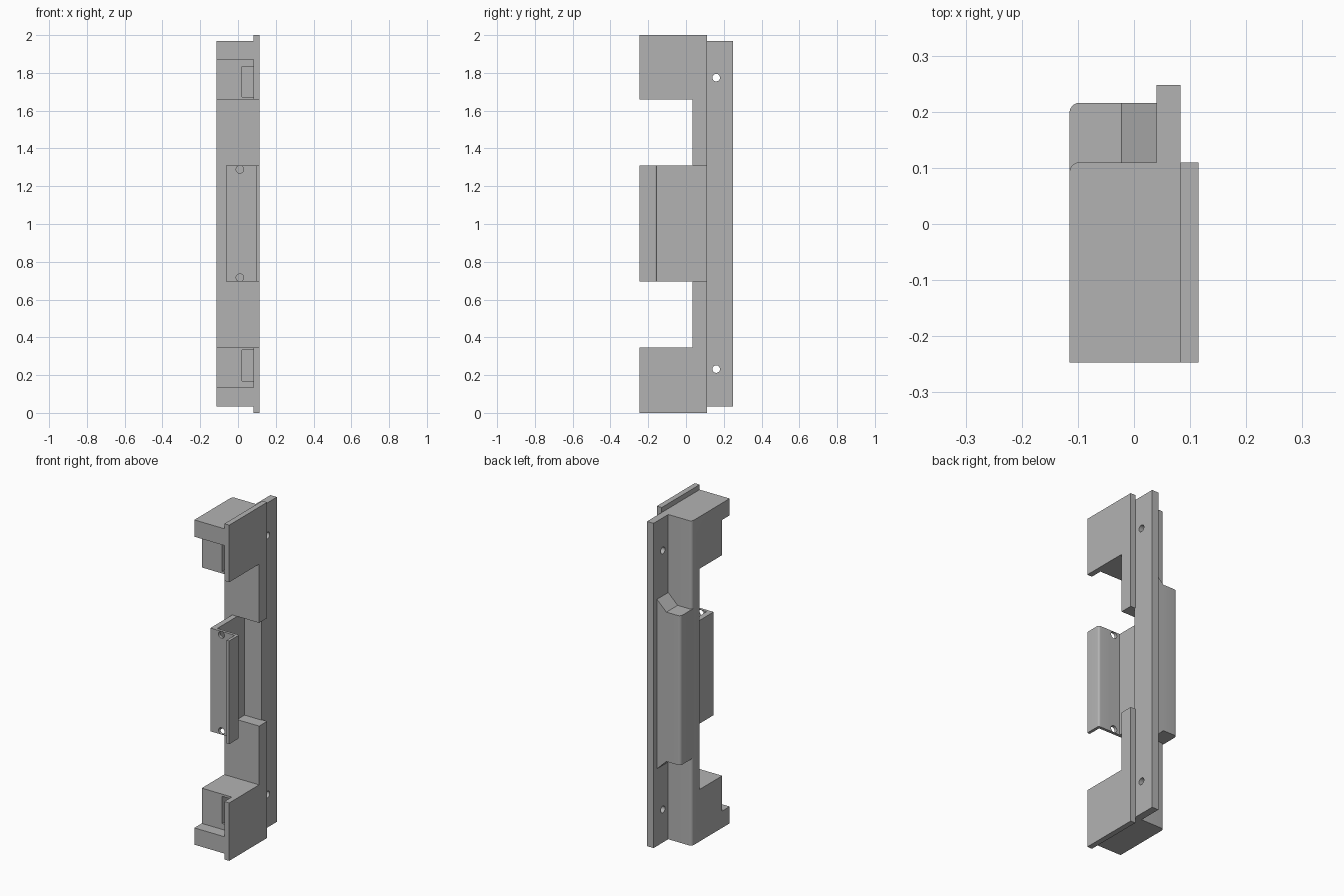
import bpy, bmesh
from mathutils import Vector, Matrix

if "Cube" in bpy.data.objects:
    bpy.data.objects.remove(bpy.data.objects["Cube"], do_unlink=True)

grey = bpy.data.materials.new("plain grey")
grey.use_nodes = True
grey.diffuse_color = (0.45, 0.45, 0.45, 1)
grey.node_tree.nodes["Principled BSDF"].inputs["Base Color"].default_value = (0.45, 0.45, 0.45, 1)


def extrude(name, points, axis, low, high, round_at=None, radius=0.018):
    """Extrude a flat profile along an axis; optionally round the upright edge at (x, y)."""
    place = {"x": lambda a, b: Vector((low, a, b)),
             "y": lambda a, b: Vector((a, low, b)),
             "z": lambda a, b: Vector((a, b, low))}[axis]
    shift = {"x": Vector((1, 0, 0)), "y": Vector((0, 1, 0)), "z": Vector((0, 0, 1))}[axis]
    bm = bmesh.new()
    face = bm.faces.new([bm.verts.new(place(*p)) for p in points])
    out = bmesh.ops.extrude_face_region(bm, geom=[face])
    moved = [v for v in out["geom"] if isinstance(v, bmesh.types.BMVert)]
    bmesh.ops.translate(bm, verts=moved, vec=shift * (high - low))
    bmesh.ops.recalc_face_normals(bm, faces=bm.faces)
    if round_at:
        edges = [e for e in bm.edges if all(
            abs(v.co.x - round_at[0]) + abs(v.co.y - round_at[1]) < 1e-4 for v in e.verts)]
        bmesh.ops.bevel(bm, geom=edges, offset=radius, segments=6, profile=0.5, affect="EDGES")
    return make(name, bm)


def make(name, bm):
    mesh = bpy.data.meshes.new(name)
    bm.to_mesh(mesh)
    bm.free()
    mesh.materials.append(grey)
    obj = bpy.data.objects.new(name, mesh)
    bpy.context.collection.objects.link(obj)
    return obj


def box(name, x, y, z):
    return extrude(name, [(x[0], y[0]), (x[1], y[0]), (x[1], y[1]), (x[0], y[1])], "z", *z)


def drill(name, centre, axis, radius=0.02, depth=0.12):
    bm = bmesh.new()
    turn = Matrix.Rotation(1.5707963, 4, "Y" if axis == "x" else "X")
    bmesh.ops.create_cone(bm, cap_ends=True, segments=24, radius1=radius, radius2=radius,
                          depth=depth, matrix=Matrix.Translation(centre) @ turn)
    return make(name, bm)


def cut(obj, cutters):
    for cutter in cutters:
        cutter.hide_render = True
        mod = obj.modifiers.new("cut", "BOOLEAN")
        mod.operation, mod.solver, mod.object = "DIFFERENCE", "EXACT", cutter
    bpy.context.view_layer.update()
    mesh = bpy.data.meshes.new_from_object(obj.evaluated_get(bpy.context.evaluated_depsgraph_get()))
    obj.modifiers.clear()
    obj.data = mesh


# Shared levels and edges
LEFT, INNER, OUTER = -0.115, 0.083, 0.115
FRONT, STEP, WALL, BACK = -0.247, -0.177, 0.035, 0.11
NOTCH = (0.345, 1.66)
OPENING = (0.695, 1.31)

# Main body: a wall with a stepped block at each end
body = extrude("main_body", [
    (BACK, 0.035), (FRONT, 0.035), (FRONT, 0.135), (STEP, 0.135), (STEP, NOTCH[0]),
    (WALL, NOTCH[0]), (WALL, NOTCH[1]), (STEP, NOTCH[1]), (STEP, 1.87), (FRONT, 1.87),
    (FRONT, 1.97), (BACK, 1.97)], "x", LEFT, INNER, round_at=(LEFT, BACK))

# Side plate with the long front notch
plate = extrude("side_plate", [
    (BACK, 0), (FRONT, 0), (FRONT, NOTCH[0]), (WALL, NOTCH[0]),
    (WALL, NOTCH[1]), (FRONT, NOTCH[1]), (FRONT, 2), (BACK, 2)], "x", INNER, OUTER)

# Rear mounting flange
flange = box("rear_flange", (0.04, INNER), (0.1, 0.248), (0.035, 1.97))

# Rear housing with sloped ends
housing = extrude("rear_housing", [
    (LEFT, 0.555), (-0.022, 0.555), (0.04, 0.495), (0.04, 1.505), (-0.022, 1.445),
    (LEFT, 1.445)], "y", 0.09, 0.216, round_at=(LEFT, 0.216))

# Bent bracket in the middle
bracket = extrude("centre_bracket", [
    (-0.063, 0.05), (-0.063, -0.17), (0.098, -0.17), (0.098, FRONT), (OUTER, FRONT),
    (OUTER, -0.153), (-0.03, -0.153), (-0.03, 0.05)], "z", *OPENING,
    round_at=(OUTER, -0.153), radius=0.012)

# Openings and holes
opening = box("opening_cutter", (-0.03, 0.2), (-0.1, 0.105), OPENING)
side_opening = box("side_opening_cutter", (0.05, 0.2), (-0.1, 0.2), OPENING)
pockets = [box("pocket_cutter", (0.02, INNER + 0.001), (-0.22, -0.08), z)
           for z in ((0.17, 0.332), (1.673, 1.835))]
flange_holes = [drill("flange_hole_cutter", (0.06, 0.16, z), "x") for z in (0.232, 1.775)]
bracket_holes = [drill("bracket_hole_cutter", (0.01, -0.16, z), "y") for z in (0.716, 1.289)]

cut(body, [opening] + pockets)
cut(plate, [side_opening])
cut(flange, [opening] + flange_holes)
cut(housing, [opening])
cut(bracket, bracket_holes)
for cutter in [opening, side_opening] + pockets + flange_holes + bracket_holes:
    bpy.data.objects.remove(cutter, do_unlink=True)

# Smooth the rounded corners, keep the rest sharp
for obj in bpy.context.selected_objects:
    obj.select_set(False)
for obj in (body, plate, flange, housing, bracket):
    obj.select_set(True)
bpy.context.view_layer.objects.active = body
bpy.ops.object.shade_smooth_by_angle()
